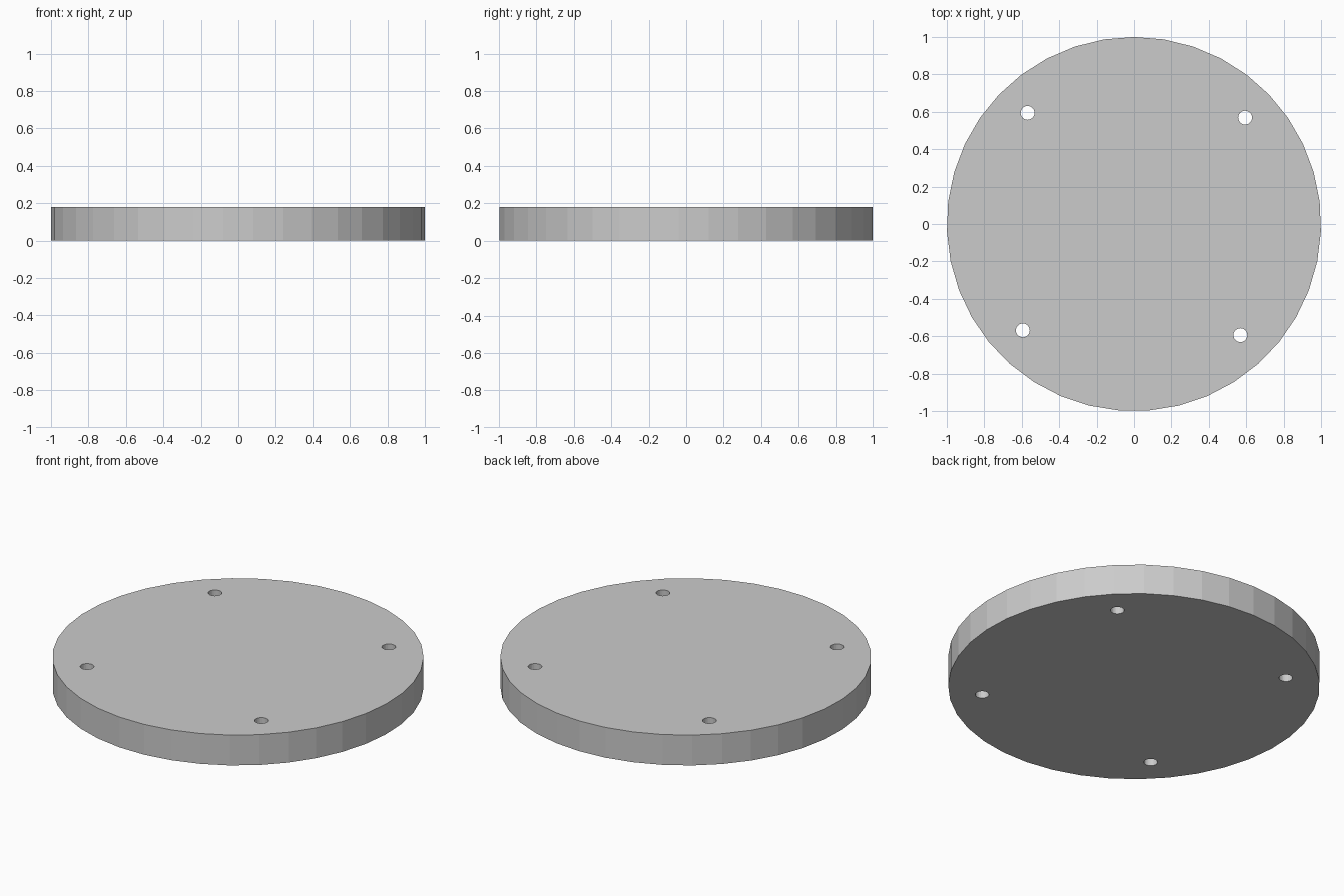
import bpy
from math import radians, cos, sin

if "Cube" in bpy.data.objects:
    bpy.data.objects.remove(bpy.data.objects["Cube"])

HEIGHT = 0.18
SIDES = 39


def cylinder(name, sides, radius, depth, location, turn=0.0):
    bpy.ops.mesh.primitive_cylinder_add(
        vertices=sides, radius=radius, depth=depth,
        location=location, rotation=(0, 0, turn))
    obj = bpy.context.object
    obj.name = name
    return obj


# Faceted round plate, one corner pointing to +y
plate = cylinder("round_plate", SIDES, 1.0, HEIGHT, (0, 0, HEIGHT / 2))

# Four through holes, evenly spaced on a ring
for i in range(4):
    a = radians(43.75 + 90 * i)
    hole = cylinder(f"hole_cutter_{i + 1}", 24, 0.037, HEIGHT * 3,
                    (0.8225 * cos(a), 0.8225 * sin(a), HEIGHT / 2))
    hole.hide_render = True
    hole.hide_viewport = False
    hole.display_type = 'WIRE'
    cut = plate.modifiers.new(f"hole_{i + 1}", 'BOOLEAN')
    cut.operation = 'DIFFERENCE'
    cut.solver = 'EXACT'
    cut.object = hole
